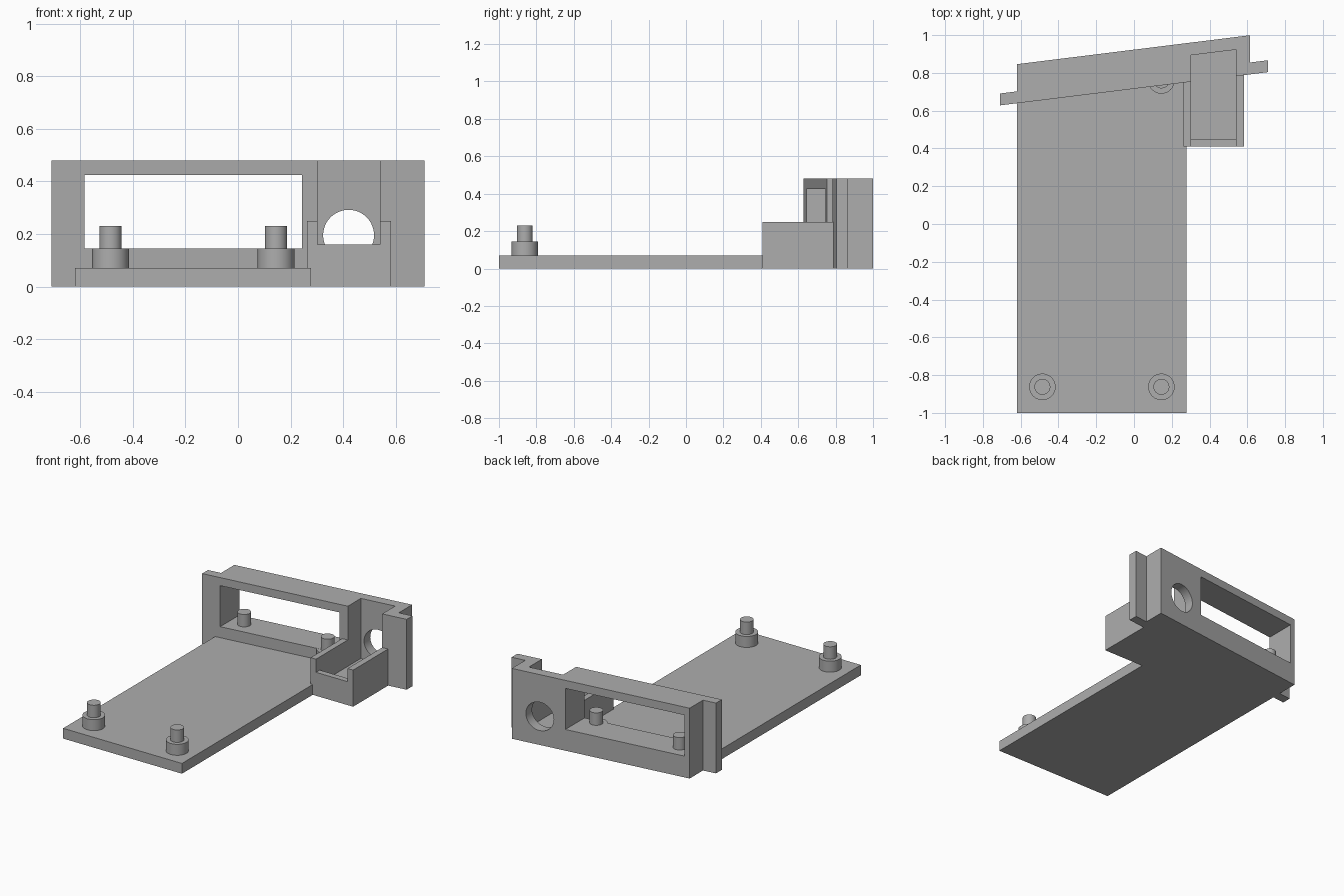
import bpy
import bmesh
import math

if "Cube" in bpy.data.objects:
    bpy.data.objects.remove(bpy.data.objects["Cube"], do_unlink=True)

# Single flat grey
grey = bpy.data.materials.new("plain_grey")
grey.use_nodes = True
colour = (0.42, 0.42, 0.42, 1)
grey.diffuse_color = colour
grey.node_tree.nodes["Principled BSDF"].inputs["Base Color"].default_value = colour

SLOPE = 0.124
PLATE = 0.07      # plate thickness
SILL = 0.145      # window sill height
TOP = 0.48        # panel height


def skew(x, y):
    """Point on a line slanted like the panel, passing y at x = 0."""
    return (x, y + SLOPE * x)


FRONT, FLANGE, INNER, BACK = 0.716, 0.779, 0.856, 0.923


def prism(name, outline, z0, z1):
    bm = bmesh.new()
    face = bm.faces.new([bm.verts.new((x, y, z0)) for x, y in outline])
    out = bmesh.ops.extrude_face_region(bm, geom=[face])
    verts = [v for v in out["geom"] if isinstance(v, bmesh.types.BMVert)]
    bmesh.ops.translate(bm, verts=verts, vec=(0, 0, z1 - z0))
    bmesh.ops.recalc_face_normals(bm, faces=bm.faces)
    mesh = bpy.data.meshes.new(name)
    bm.to_mesh(mesh)
    bm.free()
    ob = bpy.data.objects.new(name, mesh)
    bpy.context.collection.objects.link(ob)
    mesh.materials.append(grey)
    return ob


def box(name, x0, x1, y0, y1, z0, z1):
    return prism(name, [(x0, y0), (x1, y0), (x1, y1), (x0, y1)], z0, z1)


def cylinder(name, radius, depth, centre, rotation=(0, 0, 0)):
    bpy.ops.mesh.primitive_cylinder_add(vertices=48, radius=radius, depth=depth,
                                        location=centre, rotation=rotation)
    ob = bpy.context.object
    ob.name = name
    ob.data.materials.append(grey)
    return ob


def smooth(ob):
    bpy.ops.object.select_all(action='DESELECT')
    ob.select_set(True)
    bpy.context.view_layer.objects.active = ob
    bpy.ops.object.shade_smooth_by_angle(angle=math.radians(30))


def cut(ob, cutters):
    bpy.context.view_layer.objects.active = ob
    for cutter in cutters:
        cutter.hide_render = True
        mod = ob.modifiers.new("cut", 'BOOLEAN')
        mod.operation = 'DIFFERENCE'
        mod.solver = 'EXACT'
        mod.object = cutter
        bpy.ops.object.modifier_apply(modifier=mod.name)


# Base plate, notched around the cradle and ending on the slanted panel
prism("base_plate", [(-0.62, -1), (0.277, -1), (0.277, 0.41), (0.262, 0.41),
                     skew(0.262, FRONT), skew(-0.62, FRONT)], 0, PLATE)

# Slanted face panel with a thin flange at each end
panel = prism("face_panel", [
    skew(-0.71, FRONT), skew(0.71, FRONT), skew(0.71, FLANGE), skew(0.615, FLANGE),
    skew(0.615, BACK), skew(-0.62, BACK), skew(-0.62, FLANGE), skew(-0.71, FLANGE)],
    0, TOP)

# Cradle block in front of the panel
cradle = prism("cradle", [(0.262, 0.41), (0.582, 0.41),
                          skew(0.582, FRONT), skew(0.262, FRONT)], 0, 0.25)

# Openings: window, deep channel, front lip notch and round port
window = box("window_cutter", -0.585, 0.243, 0.4, 1.2, SILL, 0.425)
channel = prism("channel_cutter", [(0.302, 0.45), (0.54, 0.45),
                                   skew(0.54, INNER), skew(0.302, INNER)], PLATE, 0.6)
lip = box("lip_cutter", 0.302, 0.54, 0.3, 0.47, 0.16, 0.6)
port = cylinder("port_cutter", 0.097, 0.4, (0.421, 1.0, 0.195), (math.pi / 2, 0, 0))
cut(panel, [window, channel, port])
cut(cradle, [channel, lip])
for helper in (window, channel, lip, port):
    bpy.data.objects.remove(helper, do_unlink=True)
smooth(panel)

# Stepped mounting posts at the four corners
for row, y, shoulder in (("front", -0.862, SILL), ("rear", 0.76, SILL - 0.001)):
    for side, x in (("right", -0.485), ("left", 0.145)):
        foot = cylinder(f"{row}_{side}_post_foot", 0.07, shoulder - PLATE,
                        (x, y, (shoulder + PLATE) / 2))
        pin = cylinder(f"{row}_{side}_post_pin", 0.042, 0.23 - shoulder,
                       (x, y, (0.23 + shoulder) / 2))
        smooth(foot)
        smooth(pin)
